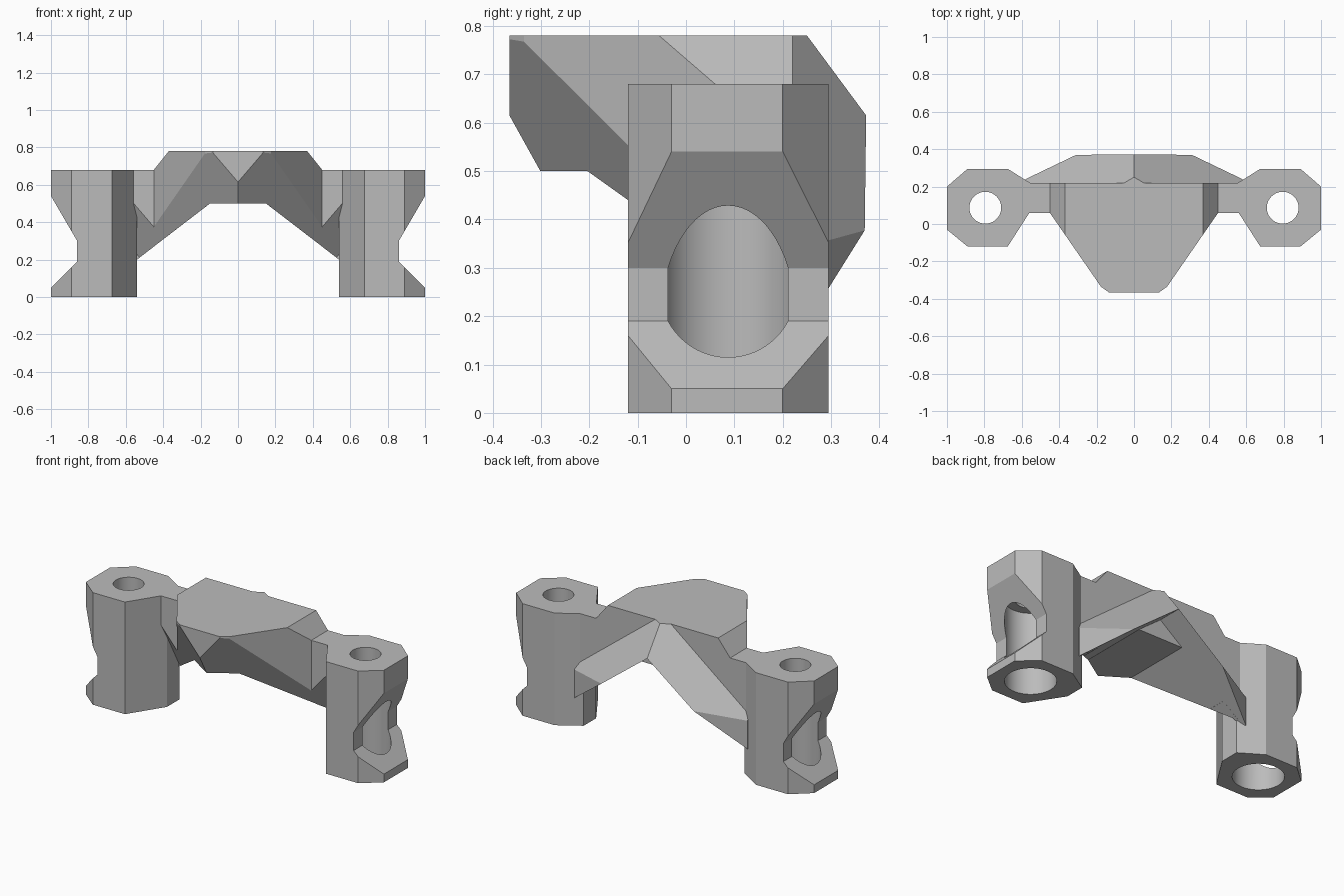
import bpy, bmesh
from mathutils import Vector

cube = bpy.data.objects.get("Cube")
if cube:
    bpy.data.objects.remove(cube)

grey = bpy.data.materials.new("plain_grey")
grey.use_nodes = True
colour = (0.5, 0.5, 0.5, 1)
grey.diffuse_color = colour
grey.node_tree.nodes["Principled BSDF"].inputs["Base Color"].default_value = colour


def prism(profile, y0, y1):
    """Closed prism from an x-z profile, running along y."""
    bm = bmesh.new()
    face = bm.faces.new([bm.verts.new((x, y0, z)) for x, z in profile])
    new = bmesh.ops.extrude_face_region(bm, geom=[face])["geom"]
    verts = [v for v in new if isinstance(v, bmesh.types.BMVert)]
    bmesh.ops.translate(bm, verts=verts, vec=(0, y1 - y0, 0))
    bmesh.ops.recalc_face_normals(bm, faces=bm.faces)
    return bm


def cut(bm, point, normal):
    """Slice off everything on the normal side of a plane and cap it."""
    geom = bm.verts[:] + bm.edges[:] + bm.faces[:]
    res = bmesh.ops.bisect_plane(bm, geom=geom, dist=1e-5, plane_co=point,
                                 plane_no=Vector(normal).normalized(), clear_outer=True)
    edges = [e for e in res["geom_cut"]
             if isinstance(e, bmesh.types.BMEdge) and e.is_boundary]
    bmesh.ops.holes_fill(bm, edges=edges, sides=0)


def finish(bm, name):
    """Drop the centre wall and make an object."""
    wall = [f for f in bm.faces if all(abs(v.co.x) < 1e-4 for v in f.verts)]
    bmesh.ops.delete(bm, geom=wall, context="FACES")
    bmesh.ops.recalc_face_normals(bm, faces=bm.faces)
    mesh = bpy.data.meshes.new(name)
    bm.to_mesh(mesh)
    bm.free()
    mesh.materials.append(grey)
    obj = bpy.data.objects.new(name, mesh)
    bpy.context.collection.objects.link(obj)
    return obj


def mirror(obj):
    mod = obj.modifiers.new("Mirror", "MIRROR")
    mod.use_clip = True


def bore(obj, radius, z0, z1):
    """Drill a round vertical hole through the post."""
    bpy.ops.mesh.primitive_cylinder_add(vertices=64, radius=radius, depth=z1 - z0,
                                        location=(0.795, 0.087, (z0 + z1) / 2))
    drill = bpy.context.object
    drill.hide_render = True
    drill.data.materials.append(grey)
    mod = obj.modifiers.new("Bore", "BOOLEAN")
    mod.operation, mod.solver, mod.object = "DIFFERENCE", "EXACT", drill
    bpy.context.view_layer.objects.active = obj
    bpy.ops.object.modifier_apply(modifier=mod.name)
    bpy.data.objects.remove(drill)


# Sloping underside of the nose, shared by deck and connector
nose_point, nose_normal = (0, -0.365, 0.615), (0.07, -0.108, -0.06)

# Deck: arched front profile, trimmed to a tapering nose
bm = prism([(0, 0.5), (0.15, 0.5), (0.45, 0.27), (0.45, 0.68), (0.37, 0.78), (0, 0.78)],
           -0.365, 0.22)
cut(bm, (0.45, 0.06, 0), (0.405, -0.28, 0))
cut(bm, (0.135, -0.365, 0), (0.025, -0.035, 0))
cut(bm, nose_point, nose_normal)
mirror(finish(bm, "deck"))

# Connectors between deck and posts
bm = prism([(0.44, 0.277), (0.6, 0.154), (0.6, 0.68), (0.44, 0.68)], 0.06, 0.22)
cut(bm, nose_point, nose_normal)
mirror(finish(bm, "connectors"))

# Back brace: two sloping arms meeting at the centre
bm = prism([(0, 0.615), (0.58, 0.17), (0.58, 0.6), (0.3, 0.78), (0, 0.78)], 0.2, 0.42)
cut(bm, (0, 0.365, 0.625), (0.78, 1.35, 1))
cut(bm, (0.34, 0.355, 0), (0.48, 1, 0))
mirror(finish(bm, "back_brace"))

# Posts: notched outer profile, trimmed corners, stepped bore
bm = prism([(0.54, 0), (1, 0), (1, 0.05), (0.86, 0.19), (0.86, 0.3), (1, 0.54),
            (1, 0.68), (0.54, 0.68)], -0.12, 0.295)
cut(bm, (1, -0.03, 0), (0.09, -0.11, 0))
cut(bm, (1, 0.2, 0), (0.095, 0.11, 0))
cut(bm, (0.675, -0.12, 0), (-0.21, -0.135, 0))
cut(bm, (0.675, 0.295, 0), (-0.085, 0.135, 0))
posts = finish(bm, "posts")
bore(posts, 0.14, -0.1, 0.5)
bore(posts, 0.085, 0.4, 0.8)
mirror(posts)
bpy.ops.object.select_all(action="DESELECT")
posts.select_set(True)
bpy.context.view_layer.objects.active = posts
bpy.ops.object.shade_smooth_by_angle(angle=0.35)
